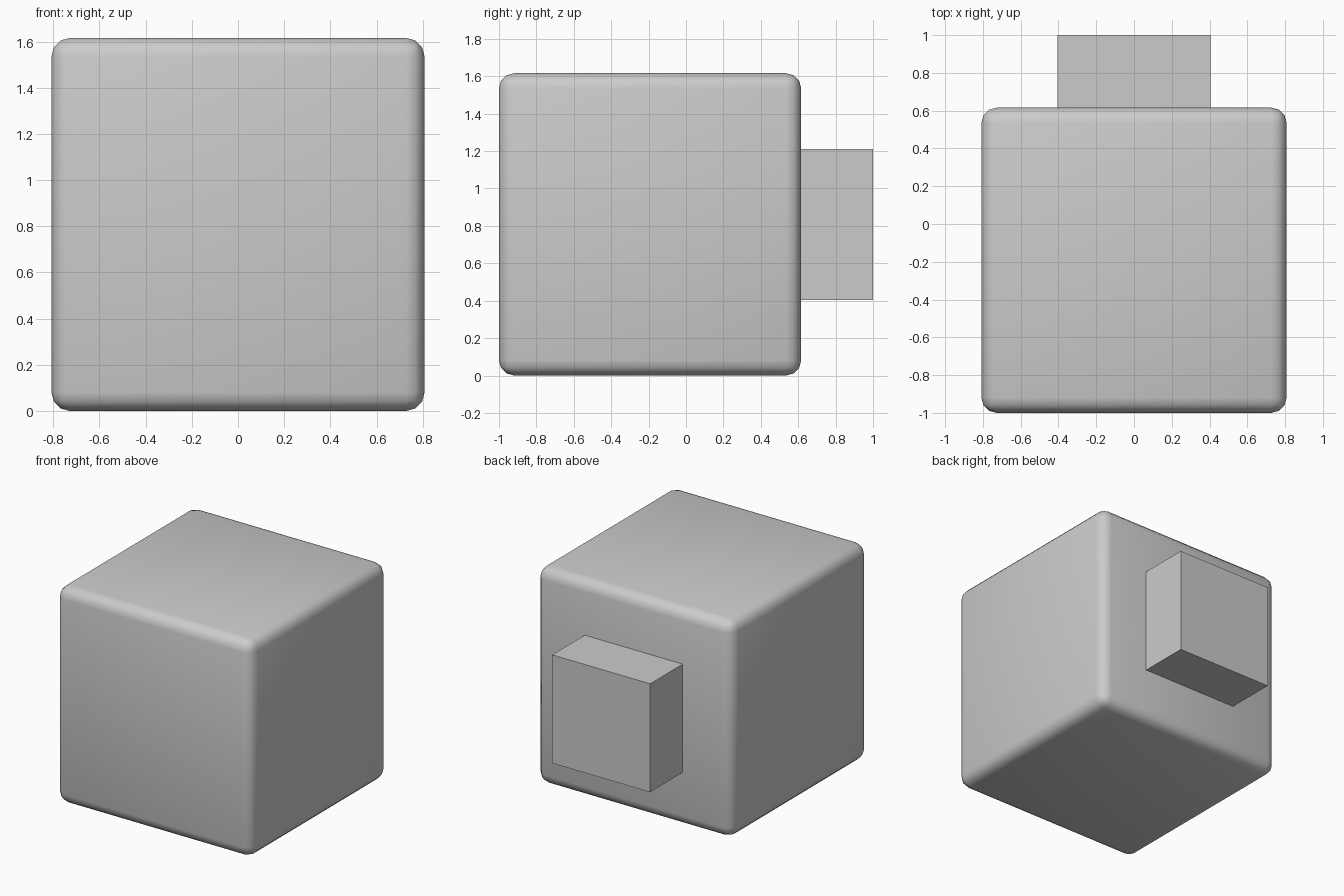
import bpy

if "Cube" in bpy.data.objects:
    bpy.data.objects.remove(bpy.data.objects["Cube"])


def add_cube(name, size, location):
    bpy.ops.mesh.primitive_cube_add(size=size, location=location)
    obj = bpy.context.object
    obj.name = name
    return obj


SIZE = 1.616
CENTRE_Y = -1 + SIZE / 2

# Rounded, smooth-shaded main body
body = add_cube("rounded_body", SIZE, (0, CENTRE_Y, SIZE / 2))
bevel = body.modifiers.new("rounded_edges", 'BEVEL')
bevel.width = 0.081
bevel.segments = 3
bpy.ops.object.shade_smooth()

# Sharp half-size block set into the middle of the back
add_cube("back_block", SIZE / 2, (0, 1 - SIZE / 4, SIZE / 2))
